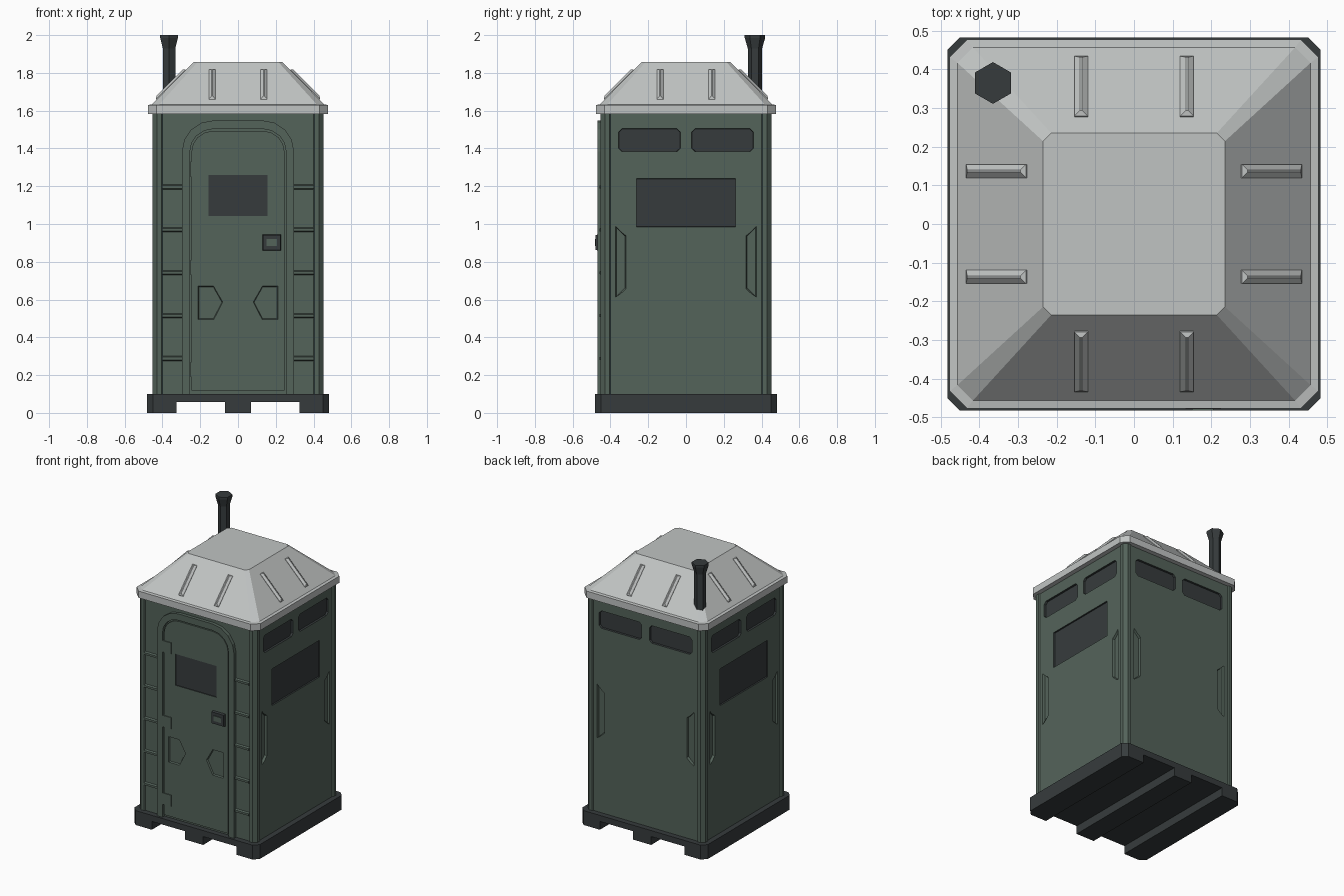
import bpy, bmesh, math
from mathutils import Matrix, Vector

if "Cube" in bpy.data.objects:
    bpy.data.objects.remove(bpy.data.objects["Cube"])


def material(name, rgb):
    m = bpy.data.materials.new(name)
    m.diffuse_color = (*rgb, 1)
    m.use_nodes = True
    m.node_tree.nodes["Principled BSDF"].inputs["Base Color"].default_value = m.diffuse_color
    return m


GREEN = material("dark green plastic", (0.088, 0.125, 0.102))
GREY = material("light grey roof", (0.53, 0.55, 0.545))
DARK = material("charcoal", (0.037, 0.044, 0.046))


def loft(name, rings, mat, turn=0):
    """Closed solid through rings of equal point count, turned in quarter turns about z."""
    bm = bmesh.new()
    loops = [[bm.verts.new(p) for p in r] for r in rings]
    n = len(loops[0])
    for a, b in zip(loops, loops[1:]):
        for i in range(n):
            bm.faces.new((a[i], a[(i + 1) % n], b[(i + 1) % n], b[i]))
    bm.faces.new(loops[0][::-1])
    bm.faces.new(loops[-1])
    bm.transform(Matrix.Rotation(turn * math.pi / 2, 4, 'Z'))
    bmesh.ops.recalc_face_normals(bm, faces=bm.faces)
    me = bpy.data.meshes.new(name)
    bm.to_mesh(me)
    bm.free()
    me.materials.append(mat)
    ob = bpy.data.objects.new(name, me)
    bpy.context.collection.objects.link(ob)
    return ob


def panel(name, pts, outer, inner, mat, turn=0, scale_out=(1, 1), scale_in=(1, 1)):
    """Wall-mounted plate: x-z outline between two distances from the centre."""
    cx = (min(p[0] for p in pts) + max(p[0] for p in pts)) / 2
    cz = (min(p[1] for p in pts) + max(p[1] for p in pts)) / 2
    rings = [[(cx + (x - cx) * s[0], -d, cz + (z - cz) * s[1]) for x, z in pts]
             for d, s in ((inner, scale_in), (outer, scale_out))]
    return loft(name, rings, mat, turn)


def rect(x0, x1, z0, z1, c=0):
    if not c:
        return [(x0, z0), (x1, z0), (x1, z1), (x0, z1)]
    return [(x0 + c, z0), (x1 - c, z0), (x1, z0 + c), (x1, z1 - c),
            (x1 - c, z1), (x0 + c, z1), (x0, z1 - c), (x0, z0 + c)]


def octagon(h, c, z):
    return [(x, y, z) for x, y in rect(-h, h, -h, h, c)]


def arch(w, z0, z1, r, seg=4):
    """Door outline from bottom right, over the top, to bottom left."""
    right = [(w - r + r * math.cos(a), z1 - r + r * math.sin(a))
             for a in (i * math.pi / 2 / seg for i in range(seg + 1))]
    right = [(w, z0)] + right
    return right + [(-x, z) for x, z in reversed(right)]


def carve(ob, cutters):
    bpy.context.view_layer.objects.active = ob
    for c in cutters:
        m = ob.modifiers.new("cut", 'BOOLEAN')
        m.operation, m.solver, m.object = 'DIFFERENCE', 'EXACT', c
        m.material_mode = 'TRANSFER'
        bpy.ops.object.modifier_apply(modifier=m.name)
        bpy.data.objects.remove(c)


# Skid base with two fork channels running front to back
base = loft("skid_base", [octagon(0.483, 0.033, 0), octagon(0.483, 0.033, 0.1)], DARK)
carve(base, [panel("channel_cutter", rect(min(s * 0.07, s * 0.325), max(s * 0.07, s * 0.325),
                                          -0.05, 0.058), 0.6, -0.6, DARK) for s in (-1, 1)])

# Cabin walls with slightly proud, chamfered corner posts
corner = [(0.445, 0.40), (0.453, 0.406), (0.453, 0.43), (0.43, 0.453), (0.406, 0.453), (0.40, 0.445)]
outline = []
for q in range(4):
    for x, y in corner:
        for _ in range(q):
            x, y = -y, x
        outline.append((x, y))
cabin = loft("cabin_walls", [[(x, y, z) for x, y in outline] for z in (0.09, 1.6)], GREEN)

# Recessed vents, windows and grab handles on the right, back and left walls
cutters = []
for turn in (1, 2, 3):
    for s in (-1, 1):
        vent = [(s * x, z) for x, z in rect(0.027, 0.36, 1.38, 1.508, 0.018)]
        cutters.append(panel("vent_cutter", vent, 0.47, 0.432, DARK, turn, scale_in=(0.97, 0.92)))
        grip = [(s * x, z) for x, z in ((0.38, 0.603), (0.31, 0.65), (0.31, 0.945), (0.38, 0.997))]
        cutters.append(panel("grip_cutter", grip, 0.47, 0.43, GREEN, turn, scale_in=(0.65, 0.92)))
    if turn != 2:
        cutters.append(panel("window_cutter", rect(-0.267, 0.267, 0.982, 1.243), 0.47, 0.435, DARK,
                             turn, scale_in=(0.98, 0.97)))
carve(cabin, cutters)

# Door frame and door
frame = arch(0.297, 0.095, 1.548, 0.165) + arch(0.255, 0.095, 1.503, 0.122)[::-1]
panel("door_frame", frame, 0.468, 0.435, GREEN)
door = panel("door", arch(0.247, 0.118, 1.493, 0.114), 0.462, 0.435, GREEN)
cutters = [panel("door_window_cutter", rect(-0.157, 0.157, 1.042, 1.26), 0.48, 0.456, DARK)]
for s in (-1, 1):
    kick = [(s * x, z) for x, z in ((0.217, 0.487), (0.127, 0.487), (0.074, 0.587),
                                    (0.127, 0.677), (0.217, 0.677))]
    cutters.append(panel("kick_cutter", kick, 0.475, 0.452, GREEN, scale_in=(0.84, 0.88)))
carve(door, cutters)

# Door hinges
for i, z in enumerate((0.23, 0.77, 1.29)):
    panel(f"hinge_{i + 1}", rect(-0.252, -0.19, z - 0.04, z + 0.04), 0.468, 0.45, GREEN)

# Door latch
panel("latch_plate", rect(0.128, 0.23, 0.857, 0.947), 0.479, 0.45, DARK, scale_out=(0.9, 0.88))
panel("latch_bolt", rect(0.15, 0.206, 0.884, 0.92), 0.483, 0.47, GREEN)

# Horizontal stiffening bars beside the door
for s in (-1, 1):
    for i in range(5):
        z = 0.288 + i * 0.227
        panel(f"front_bar_{'left' if s < 0 else 'right'}_{i + 1}",
              [(s * x, zz) for x, zz in rect(0.295, 0.402, z - 0.014, z + 0.014)],
              0.458, 0.44, GREEN, scale_out=(1, 0.5))

# Roof with rim
loft("roof", [octagon(0.477, 0.045, 1.583), octagon(0.477, 0.045, 1.63),
              octagon(0.457, 0.04, 1.633), octagon(0.235, 0.021, 1.857)], GREY)

# Hipped ribs on the four roof slopes
slope = (1.857 - 1.633) / (0.457 - 0.235)
normal = Vector((0, -slope, 1)).normalized()


def on_roof(x, y, lift):
    return Vector((x, -y, 1.633 + (0.457 - y) * slope)) + normal * lift


for turn in range(4):
    for s in (-1, 1):
        rings = [[on_roof(s * 0.137 + dx * w, y, h) for dx, y in ((-1, a), (1, a), (1, b), (-1, b))]
                 for w, a, b, h in ((0.0175, 0.432, 0.277, -0.005), (0.0175, 0.432, 0.277, 0.003),
                                    (0.003, 0.422, 0.284, 0.014))]
        loft(f"roof_rib_{turn + 1}_{'a' if s < 0 else 'b'}", rings, GREY, turn)

# Hexagonal vent pipe with flared cap
loft("vent_pipe", [[(-0.365 + r * math.cos(a), 0.365 + r * math.sin(a), z)
                    for a in (math.pi / 2 + k * math.pi / 3 for k in range(6))]
                   for r, z in ((0.038, 1.62), (0.038, 1.93), (0.054, 1.985), (0.054, 2.0))], DARK)
